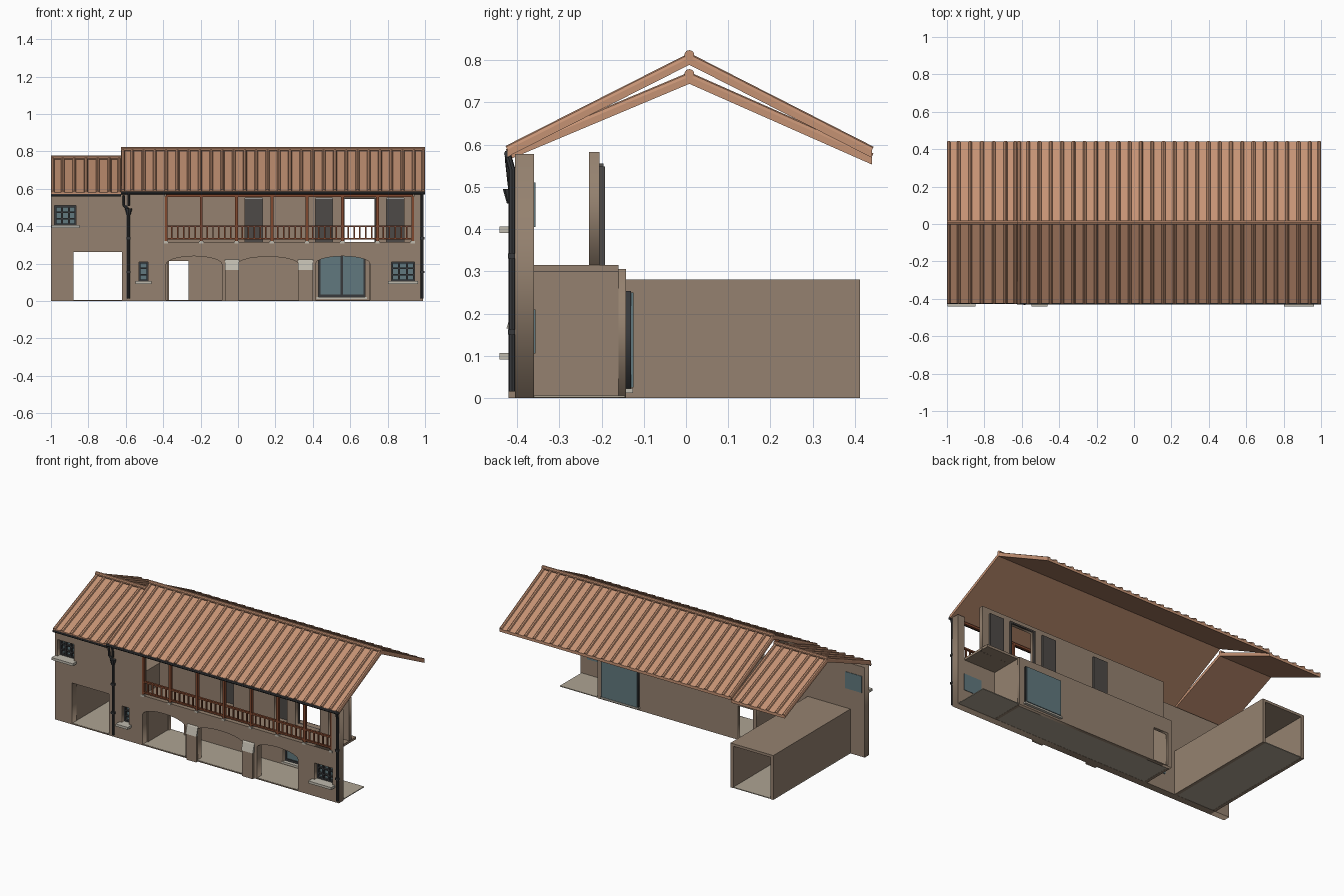
import bpy, math
from mathutils import Vector

if "Cube" in bpy.data.objects:
    bpy.data.objects.remove(bpy.data.objects["Cube"])


def material(name, rgb):
    m = bpy.data.materials.new(name)
    m.use_nodes = True
    m.diffuse_color = (*rgb, 1)
    m.node_tree.nodes["Principled BSDF"].inputs["Base Color"].default_value = (*rgb, 1)
    return m


plaster = material("plaster", (0.30, 0.222, 0.16))
tile = material("terracotta", (0.56, 0.29, 0.175))
wood = material("red_wood", (0.22, 0.065, 0.028))
iron = material("dark_metal", (0.038, 0.04, 0.043))
shutter = material("dark_shutter", (0.075, 0.067, 0.063))
glass = material("blue_grey_glass", (0.12, 0.19, 0.21))
concrete = material("pale_concrete", (0.42, 0.37, 0.29))
stone = material("light_stone", (0.52, 0.49, 0.42))


def add_mesh(name, verts, faces, mat):
    me = bpy.data.meshes.new(name)
    me.from_pydata(verts, [], faces)
    me.materials.append(mat)
    ob = bpy.data.objects.new(name, me)
    bpy.context.collection.objects.link(ob)
    return ob


def prism(name, profile, x0, x1, mat):
    """Extrude a (y, z) profile along x."""
    n = len(profile)
    verts = [(x, y, z) for x in (x0, x1) for y, z in profile]
    faces = [(i, (i + 1) % n, n + (i + 1) % n, n + i) for i in range(n)]
    faces += [tuple(reversed(range(n))), tuple(range(n, 2 * n))]
    return add_mesh(name, verts, faces, mat)


def box(name, x0, x1, y0, y1, z0, z1, mat):
    return prism(name, [(y0, z0), (y1, z0), (y1, z1), (y0, z1)], x0, x1, mat)


def rod(name, a, b, r, mat, sides=8, r2=None):
    a, b = Vector(a), Vector(b)
    bpy.ops.mesh.primitive_cone_add(vertices=sides, radius1=r, radius2=r if r2 is None else r2,
                                    depth=(b - a).length, location=(a + b) / 2)
    ob = bpy.context.object
    ob.rotation_euler = (b - a).to_track_quat('Z', 'Y').to_euler()
    ob.name = name
    ob.data.materials.append(mat)
    return ob


def rect(x0, x1, z0, z1):
    return [(x0, z0), (x1, z0), (x1, z1), (x0, z1)]


def arch(x0, x1, z0, spring, top, n=10):
    """Opening with a flat elliptical head."""
    c, w = (x0 + x1) / 2, (x1 - x0) / 2
    head = [(c + w * math.cos(math.pi * i / n), spring + (top - spring) * math.sin(math.pi * i / n))
            for i in range(n + 1)]
    return [(x0, z0), (x1, z0)] + head


def wall(name, outline, holes, y0, y1, mat):
    """Upright slab with openings, drawn as a filled curve."""
    cu = bpy.data.curves.new(name, 'CURVE')
    cu.dimensions, cu.fill_mode, cu.extrude = '2D', 'BOTH', (y1 - y0) / 2
    for loop in [outline] + holes:
        s = cu.splines.new('POLY')
        s.points.add(len(loop) - 1)
        for p, (x, z) in zip(s.points, loop):
            p.co = (x, z, 0, 1)
        s.use_cyclic_u = True
    tmp = bpy.data.objects.new(name + "_curve", cu)
    bpy.context.collection.objects.link(tmp)
    me = bpy.data.meshes.new_from_object(tmp.evaluated_get(bpy.context.evaluated_depsgraph_get()))
    bpy.data.objects.remove(tmp)
    me.materials.clear()
    me.materials.append(mat)
    ob = bpy.data.objects.new(name, me)
    ob.rotation_euler.x = math.pi / 2
    ob.location.y = (y0 + y1) / 2
    bpy.context.collection.objects.link(ob)
    return ob


# Front facade with passage, arches, windows and balcony recess
FRONT, BACK = -0.405, -0.36
windows = [(-0.98, -0.865, 0.405, 0.51, 3), (-0.53, -0.48, 0.105, 0.21, 1), (0.82, 0.945, 0.105, 0.21, 3)]
outline = [(-1, 0), (0.99, 0), (0.99, 0.578), (0.94, 0.578), (0.94, 0.315), (-0.39, 0.315),
           (-0.39, 0.57), (-1, 0.57)]
holes = [rect(-0.88, -0.62, 0.005, 0.262), arch(-0.385, -0.085, 0.005, 0.195, 0.24),
         arch(-0.005, 0.325, 0.005, 0.195, 0.237), arch(0.415, 0.705, 0.005, 0.2, 0.24)]
wall("front_facade", outline, holes + [rect(*w[:4]) for w in windows], FRONT, BACK, plaster)

# Small windows: glass, frame, glazing bars and sill
for x0, x1, z0, z1, bars in windows:
    box("window_glass", x0, x1, BACK - 0.006, BACK + 0.003, z0, z1, glass)
    t, fy0, fy1 = 0.01, BACK - 0.022, BACK - 0.006
    wall("window_frame", rect(x0, x1, z0, z1), [rect(x0 + t, x1 - t, z0 + t, z1 - t)], fy0, fy1, iron)
    for i in range(1, bars):
        x = x0 + (x1 - x0) * i / bars
        box("window_upright", x - 0.005, x + 0.005, fy0, fy1, z0, z1, iron)
    for i in (1, 2):
        z = z0 + (z1 - z0) * i / 3
        box("window_bar", x0, x1, fy0, fy1, z - 0.004, z + 0.004, iron)
    box("window_sill", max(x0 - 0.017, -1), x1 + 0.017, -0.442, BACK - 0.02, z0 - 0.014, z0 + 0.001, stone)

# Buttresses with sloped stone caps
for x0, x1 in ((-0.07, 0.005), (0.32, 0.4)):
    box("buttress", x0 + 0.003, x1 - 0.003, -0.42, FRONT, 0, 0.168, plaster)
    prism("buttress_cap", [(-0.425, 0.165), (FRONT, 0.165), (FRONT, 0.222), (-0.41, 0.215)], x0, x1, stone)

# Porch: floor, ceiling, side walls and rear wall
box("porch_floor", -0.39, 0.985, BACK - 0.04, -0.145, 0.001, 0.006, concrete)
box("balcony_floor", -0.39, 0.94, BACK - 0.03, -0.16, 0.3, 0.315, plaster)
for x in (-0.39, 0.708):
    box("porch_side_wall", x - 0.006, x + 0.012, BACK, -0.16, 0, 0.305, plaster)
wall("porch_rear_wall", rect(-0.396, 0.72, 0, 0.306),
     [rect(-0.37, -0.265, 0.006, 0.215), rect(0.43, 0.68, 0.02, 0.25)], -0.162, -0.142, plaster)

# Wide glazed door
wall("glazed_door_frame", rect(0.425, 0.685, 0.02, 0.253),
     [rect(0.44, 0.548, 0.035, 0.24), rect(0.562, 0.67, 0.035, 0.24)], -0.143, -0.13, iron)
box("glazed_door_glass", 0.43, 0.68, -0.136, -0.124, 0.025, 0.25, glass)
box("glazed_door_sill", 0.42, 0.69, -0.165, -0.125, 0.012, 0.022, stone)

# Upper rear wall with doorways and closed shutters
doors = [(0.038, 0.13), (0.415, 0.505), (0.795, 0.888)]
wall("balcony_rear_wall", rect(-0.39, 0.94, 0.3, 0.583),
     [rect(a, b, 0.316, 0.55) for a, b in doors + [(0.565, 0.735)]], -0.23, -0.205, plaster)
for a, b in doors:
    box("shutter_door", a - 0.003, b + 0.003, -0.206, -0.192, 0.313, 0.548, shutter)
wall("open_doorway_frame", rect(0.56, 0.74, 0.315, 0.555), [rect(0.57, 0.73, 0.316, 0.545)],
     -0.206, -0.195, shutter)

# Side passage: an open tunnel running to the rear
for x in (-0.9, -0.62):
    box("passage_side", x, x + 0.02, BACK, 0.412, 0, 0.28, plaster)
box("passage_roof", -0.9, -0.6, BACK, 0.412, 0.265, 0.281, plaster)
box("passage_floor", -0.9, -0.6, BACK - 0.04, 0.412, 0.001, 0.006, concrete)

# Balcony posts, rails and balusters
post_x = [-0.385 + 0.1885 * i for i in range(8)]
for x in post_x:
    box("balcony_post", x - 0.008, x + 0.008, -0.403, -0.385, 0.318, 0.56, wood)
    box("post_foot", x - 0.011, x + 0.011, -0.408, -0.38, 0.308, 0.32, stone)
for z, h in ((0.328, 0.01), (0.395, 0.01), (0.556, 0.014)):
    box("balcony_rail", post_x[0], post_x[-1], -0.401, -0.387, z, z + h, wood)
for x in post_x[:-1]:
    for i in range(1, 6):
        bx = x + 0.1885 * i / 6
        box("baluster", bx - 0.004, bx + 0.004, -0.398, -0.39, 0.335, 0.398, wood)


# Tiled roofs: folded slab, tile ribs and ridge roll
def roof(part, x0, x1, ridge, front_z, back_z, ribs):
    ry, fy, by, t = 0.008, -0.423, 0.44, 0.017
    prism(part + "_roof_slab", [(fy, front_z), (ry, ridge), (by, back_z), (by, back_z - t),
                                (ry, ridge - t), (fy, front_z - t)], x0, x1, tile)
    step = (x1 - x0) / ribs
    for i in range(ribs + 1):
        x = min(max(x0 + step * i, x0 + 0.01), x1 - 0.01)
        for y, z in ((fy, front_z), (by, back_z)):
            rod(part + "_tile_rib", (x, y, z), (x, ry, ridge), 0.01, tile, 8)
    rod(part + "_ridge_roll", (x0, ry, ridge + 0.006), (x1, ry, ridge + 0.006), 0.012, tile, 10)


roof("main", -0.625, 1, 0.806, 0.588, 0.586, 27)
roof("lower", -1, -0.625, 0.761, 0.58, 0.57, 6)

# Gutters and downpipes
rod("main_gutter", (-0.625, -0.422, 0.578), (1, -0.422, 0.578), 0.009, iron)
rod("lower_gutter", (-1, -0.42, 0.566), (-0.625, -0.42, 0.566), 0.008, iron)
rod("right_downpipe", (0.985, -0.412, 0.015), (0.985, -0.412, 0.545), 0.008, iron)
rod("right_pipe_elbow", (0.985, -0.412, 0.54), (0.985, -0.422, 0.575), 0.008, iron)
rod("left_downpipe", (-0.585, -0.412, 0.015), (-0.585, -0.412, 0.47), 0.008, iron)
rod("rain_hopper", (-0.585, -0.414, 0.46), (-0.585, -0.414, 0.495), 0.01, iron, 8, 0.02)
for x, z in ((-0.585, 0.575), (-0.61, 0.565)):
    rod("hopper_feed", (x, -0.422, z), (x, -0.416, 0.51), 0.007, iron)
rod("hopper_link", (-0.61, -0.416, 0.512), (-0.587, -0.414, 0.49), 0.007, iron)
for z in (0.15, 0.33):
    for x in (-0.585, 0.985):
        box("pipe_bracket", x - 0.011, x + 0.011, -0.422, FRONT, z, z + 0.012, iron)
